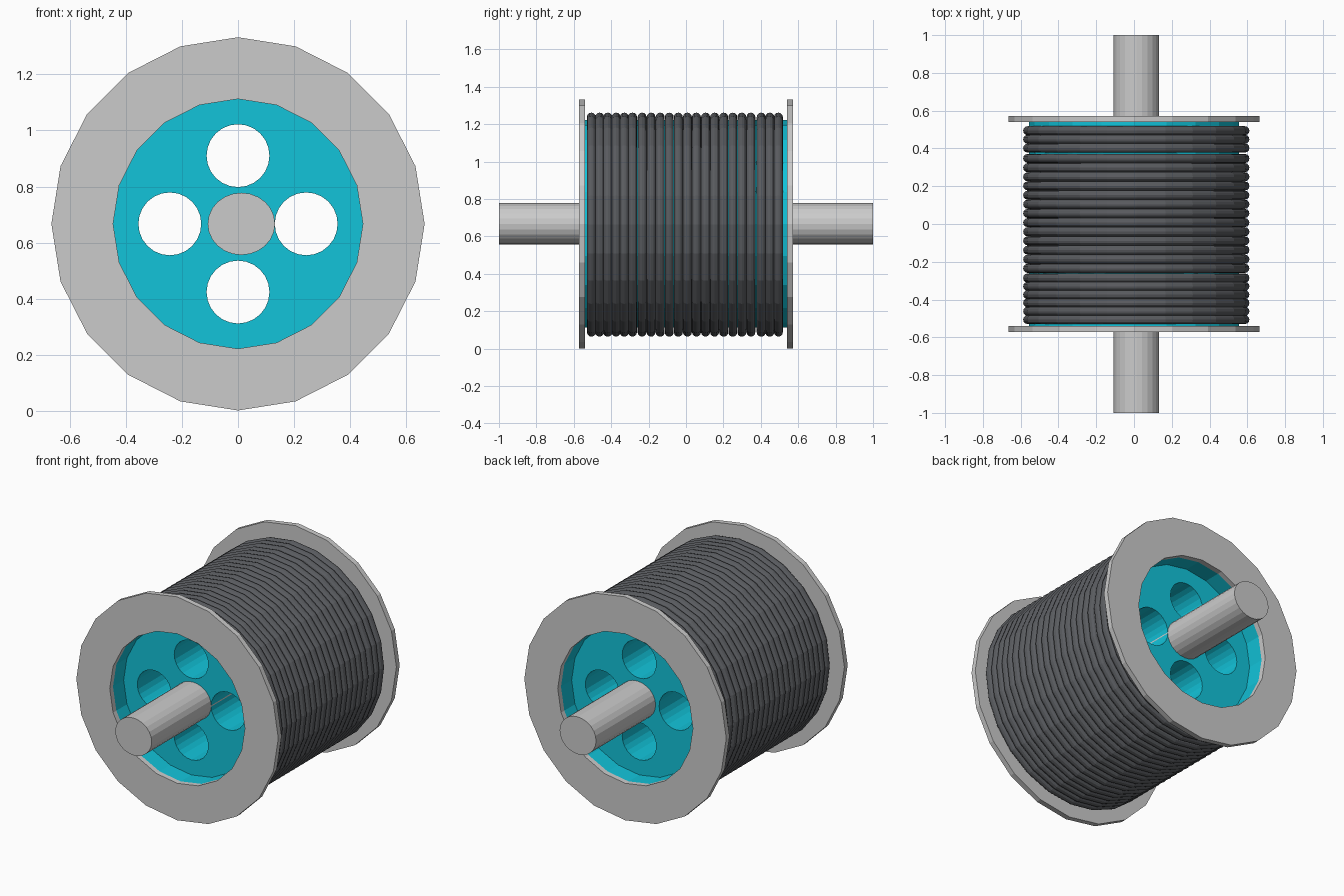
import bpy, bmesh
from math import sin, cos, tau
from mathutils import Matrix

if "Cube" in bpy.data.objects:
    bpy.data.objects.remove(bpy.data.objects["Cube"])

CZ = 0.667          # height of the spool axis


def material(name, rgb):
    m = bpy.data.materials.new(name)
    m.diffuse_color = (*rgb, 1)
    m.use_nodes = True
    m.node_tree.nodes["Principled BSDF"].inputs["Base Color"].default_value = m.diffuse_color
    return m


def lathe(name, profile, sides, closed, center=(0, 0, CZ), sx=1, sz=1, mat=None):
    """Spin (radius, y) points round the y axis; closed profiles join up, open ones get caps."""
    bm = bmesh.new()
    rings = [[bm.verts.new((r * sx * sin(tau * i / sides), y, r * sz * cos(tau * i / sides)))
              for i in range(sides)] for r, y in profile]
    n = len(rings)
    for k in range(n if closed else n - 1):
        a, b = rings[k], rings[(k + 1) % n]
        for i in range(sides):
            j = (i + 1) % sides
            bm.faces.new((a[i], a[j], b[j], b[i]))
    if not closed:
        bm.faces.new(rings[0])
        bm.faces.new(rings[-1])
    bmesh.ops.recalc_face_normals(bm, faces=bm.faces[:])
    bm.transform(Matrix.Translation(center))
    me = bpy.data.meshes.new(name)
    bm.to_mesh(me)
    bm.free()
    if mat:
        me.materials.append(mat)
    ob = bpy.data.objects.new(name, me)
    bpy.context.collection.objects.link(ob)
    return ob


teal = material("teal_paint", (0.006, 0.55, 0.7))
dark = material("dark_cable", (0.1, 0.105, 0.115))

# drum: rim with a thick recessed web
drum = lathe("drum", [(0.445, -0.44), (0.445, -0.54), (0.555, -0.54),
                      (0.555, 0.54), (0.445, 0.54), (0.445, 0.44)], 20, False, mat=teal)

# four lightening holes through the web
for k in range(4):
    x, z = 0.243 * sin(tau * k / 4), 0.243 * cos(tau * k / 4)
    cutter = lathe(f"hole_cutter_{k}", [(0.112, -0.7), (0.112, 0.7)], 24, False,
                   (x, 0, CZ + z), mat=teal)
    mod = drum.modifiers.new(f"hole_{k}", 'BOOLEAN')
    mod.operation = 'DIFFERENCE'
    mod.solver = 'EXACT'
    mod.object = cutter
    cutter.hide_render = True
    cutter.hide_viewport = True

# end flanges
for side, name in ((-1, "front_flange"), (1, "back_flange")):
    a, b = side * 0.54, side * 0.571
    lathe(name, [(0.445, a), (0.665, a), (0.665, b), (0.445, b)], 20, True)

# axle, slightly oval
lathe("axle", [(1, -1), (1, 1)], 24, False, (0.012, 0, CZ), 0.12, 0.111)

# cable wraps in three groups: (first y, pitch, count)
wrap = 0
for start, pitch, count in ((0.494, 0.046, 3), (0.347, 0.0485, 13), (-0.286, 0.044, 6)):
    for k in range(count):
        y = start - k * pitch
        section = [(0.575 + 0.024 * cos(tau * s / 12), y + 0.024 * sin(tau * s / 12))
                   for s in range(12)]
        lathe(f"cable_wrap_{wrap:02d}", section, 24, True, (0.012, 0, CZ - 0.004), mat=dark)
        wrap += 1
